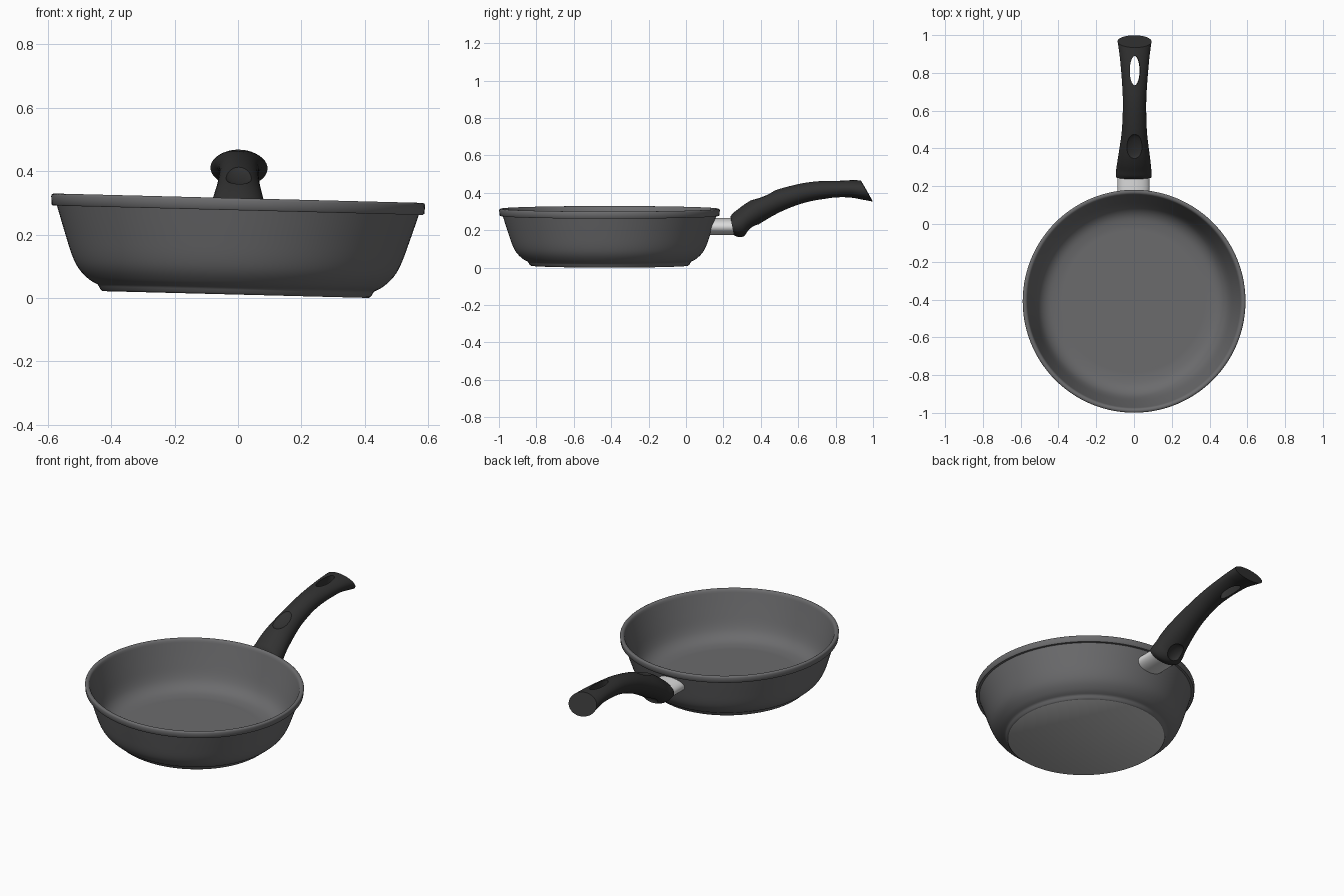
import bpy, bmesh, math
from mathutils import Vector, Matrix

cube = bpy.data.objects.get("Cube")
if cube:
    bpy.data.objects.remove(cube, do_unlink=True)


def material(name, r, g, b, rough):
    m = bpy.data.materials.new(name)
    m.use_nodes = True
    m.diffuse_color = (r, g, b, 1)
    bsdf = m.node_tree.nodes["Principled BSDF"]
    bsdf.inputs["Base Color"].default_value = (r, g, b, 1)
    bsdf.inputs["Roughness"].default_value = rough
    return m


PAN = material("dark grey coating", 0.147, 0.147, 0.152, 0.5)
GRIP = material("black plastic", 0.031, 0.031, 0.031, 0.5)
STEEL = material("light steel", 0.7, 0.7, 0.7, 0.4)
BASE = material("grey steel base", 0.5, 0.5, 0.5, 0.4)

# The whole pan leans slightly sideways
LEAN = Matrix.Translation((-0.007, 0, 0.011)) @ Matrix.Rotation(math.radians(1.46), 4, 'Y')


def loft(name, rings, mat):
    """Skin a list of equal-length rings and cap both ends."""
    bm = bmesh.new()
    loops = [[bm.verts.new(p) for p in ring] for ring in rings]
    n = len(loops[0])
    for a, b in zip(loops, loops[1:]):
        for i in range(n):
            j = (i + 1) % n
            bm.faces.new((a[i], a[j], b[j], b[i]))
    bm.faces.new(loops[0])
    bm.faces.new(loops[-1])
    bmesh.ops.recalc_face_normals(bm, faces=bm.faces)
    me = bpy.data.meshes.new(name)
    bm.to_mesh(me)
    bm.free()
    me.materials.append(mat)
    ob = bpy.data.objects.new(name, me)
    bpy.context.collection.objects.link(ob)
    ob.matrix_world = LEAN
    return ob


def select(ob):
    bpy.ops.object.select_all(action='DESELECT')
    ob.select_set(True)
    bpy.context.view_layer.objects.active = ob


def smooth(ob, degrees=32):
    select(ob)
    bpy.ops.object.shade_smooth_by_angle(angle=math.radians(degrees))


def oval(top, bottom, half_width, n=40):
    """Oval section standing between a top and a bottom point."""
    top, bottom = Vector((0, *top)), Vector((0, *bottom))
    mid, up = (top + bottom) / 2, (top - bottom) / 2
    return [mid + up * math.sin(t) + Vector((half_width * math.cos(t), 0, 0))
            for t in (2 * math.pi * i / n for i in range(n))]


def spline(rows, steps=4):
    """Catmull-Rom interpolation through rows of numbers."""
    out = []
    for k in range(len(rows) - 1):
        p0, p1 = rows[max(k - 1, 0)], rows[k]
        p2, p3 = rows[k + 1], rows[min(k + 2, len(rows) - 1)]
        for s in range(steps):
            t = s / steps
            out.append([0.5 * (2 * b + (c - a) * t + (2 * a - 5 * b + 4 * c - d) * t ** 2
                               + (3 * b - a - 3 * c + d) * t ** 3)
                        for a, b, c, d in zip(p0, p1, p2, p3)])
    return out + [list(rows[-1])]


def cut(ob, centre, radii, tilt=0, through=False):
    """Carve an oval dent, or an oval hole right through."""
    if through:
        bpy.ops.mesh.primitive_cylinder_add(vertices=40, radius=1, depth=2)
    else:
        bpy.ops.mesh.primitive_uv_sphere_add(segments=40, ring_count=24, radius=1)
    tool = bpy.context.object
    tool.name = "cutter"
    tool.hide_render = True
    tool.data.materials.append(GRIP)
    tool.matrix_world = (LEAN @ Matrix.Translation(centre)
                         @ Matrix.Rotation(math.radians(tilt), 4, 'X')
                         @ Matrix.Diagonal((*radii, 1)))
    select(ob)
    mod = ob.modifiers.new("cut", 'BOOLEAN')
    mod.operation = 'DIFFERENCE'
    mod.solver = 'EXACT'
    mod.object = tool
    bpy.ops.object.modifier_apply(modifier=mod.name)
    bpy.data.objects.remove(tool, do_unlink=True)


# Pan body: radius and height, from the base, over the rim, to the cooking floor
outer = spline([(0.437, 0.021), (0.465, 0.037), (0.497, 0.069), (0.52, 0.112),
                (0.546, 0.188), (0.571, 0.266)])
rim = [(0.584, 0.266), (0.588, 0.27), (0.59, 0.296), (0.588, 0.301), (0.583, 0.304),
       (0.576, 0.304), (0.57, 0.301), (0.566, 0.296)]
inner = spline([(0.563, 0.285), (0.536, 0.19), (0.512, 0.115), (0.487, 0.072),
                (0.45, 0.046), (0.40, 0.036), (0.36, 0.035)])
profile = [(0.42, 0), (0.427, 0.005), (0.432, 0.015)] + outer + rim + inner
SEG = 112
angles = [2 * math.pi * i / SEG for i in range(SEG)]
pan = loft("pan_body", [[(r * math.cos(a), r * math.sin(a) - 0.409, z) for a in angles]
                        for r, z in profile], PAN)

# Bare steel underside
pan.data.materials.append(BASE)
for face in pan.data.polygons:
    if face.center.z < 0.001:
        face.material_index = 1
smooth(pan, 42)

# Steel sleeve joining pan and handle, ending inside the pan wall
sleeve = loft("handle_sleeve", [oval((0.147, 0.254), (0.123, 0.163), 0.085),
                                oval((0.2, 0.254), (0.2, 0.163), 0.085),
                                oval((0.285, 0.254), (0.285, 0.163), 0.085)], STEEL)
smooth(sleeve)

# Handle: top y z, bottom y z, half width, from the sleeve to the tip
sections = [(0.238, 0.262, 0.256, 0.162, 0.093),
            (0.25, 0.28, 0.288, 0.152, 0.095),
            (0.275, 0.299, 0.318, 0.162, 0.092),
            (0.315, 0.329, 0.342, 0.187, 0.088),
            (0.37, 0.361, 0.40, 0.228, 0.08),
            (0.46, 0.397, 0.49, 0.28, 0.068),
            (0.55, 0.424, 0.575, 0.317, 0.063),
            (0.65, 0.445, 0.66, 0.343, 0.062),
            (0.75, 0.454, 0.755, 0.358, 0.067),
            (0.85, 0.457, 0.87, 0.364, 0.076),
            (0.90, 0.457, 0.938, 0.354, 0.083),
            (0.934, 0.456, 0.999, 0.342, 0.09)]
handle = loft("handle", [oval((a, b), (c, d), w) for a, b, c, d, w in spline(sections)], GRIP)
cut(handle, (0, 0.812, 0.41), (0.027, 0.078, 0.2), through=True)   # hanging hole
cut(handle, (0, 0.41, 0.378), (0.048, 0.07, 0.018), tilt=23)       # thumb dent
cut(handle, (0, 0.35, 0.19), (0.05, 0.05, 0.025), tilt=40)         # underside dent
smooth(handle)
